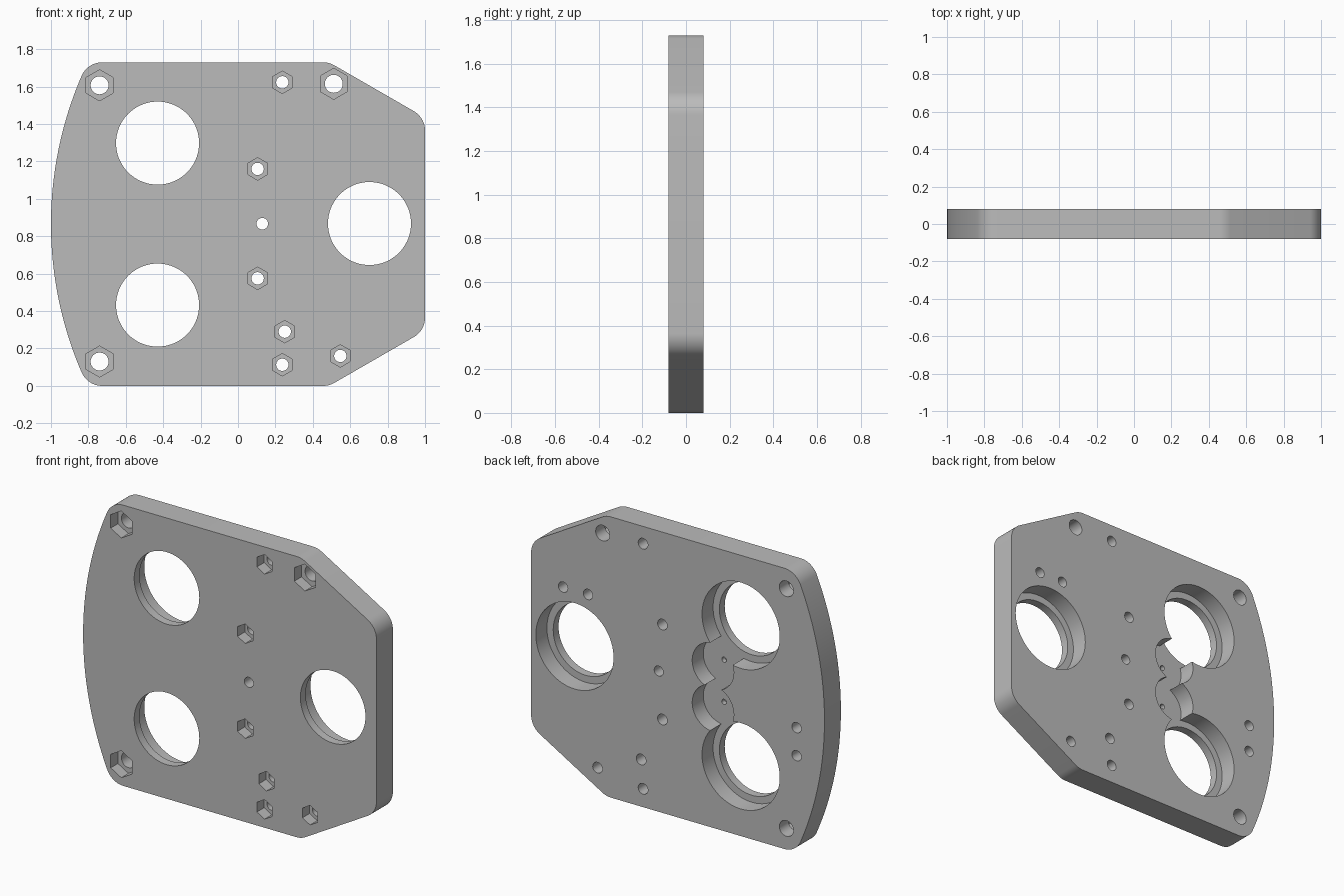
import bpy
import bmesh
import math

# Remove the default object
cube = bpy.data.objects.get("Cube")
if cube:
    bpy.data.objects.remove(cube, do_unlink=True)

HEIGHT = 1.73
MID = HEIGHT / 2
BACK = 0.08           # half thickness
FLOOR = -0.028        # floor of the rear pockets
FILLET = 0.12

# Flat grey material
grey = bpy.data.materials.new("machined grey")
grey.use_nodes = True
grey.diffuse_color = (0.5, 0.5, 0.5, 1)
grey.node_tree.nodes["Principled BSDF"].inputs["Base Color"].default_value = (0.5, 0.5, 0.5, 1)


def arc(cx, cz, radius, start, end, steps):
    angles = [math.radians(start + (end - start) * i / steps) for i in range(steps + 1)]
    return [(cx + radius * math.cos(a), cz + radius * math.sin(a)) for a in angles]


# Upper half of the outline, heights measured from the middle
top = MID - FILLET
bow = 2.0
corner_x = 1 - math.sqrt((bow - FILLET) ** 2 - top ** 2)
tangent = 180 - math.degrees(math.asin(top / (bow - FILLET)))
upper = arc(0.88, 0.5, FILLET, 0, 60, 12)
upper += arc(0.455, top, FILLET, 60, 90, 6)
upper += arc(corner_x, top, FILLET, 90, tangent, 14)
upper += arc(1, 0, bow, tangent, 180, 20)[1:]
outline = upper + [(x, -z) for x, z in reversed(upper[:-1])]

# Plate body: extruded outline
bm = bmesh.new()
face = bm.faces.new([bm.verts.new((x, -BACK, z + MID)) for x, z in outline])
result = bmesh.ops.extrude_face_region(bm, geom=[face])
moved = [v for v in result["geom"] if isinstance(v, bmesh.types.BMVert)]
bmesh.ops.translate(bm, verts=moved, vec=(0, 2 * BACK, 0))
bmesh.ops.recalc_face_normals(bm, faces=bm.faces)
mesh = bpy.data.meshes.new("mounting_plate")
bm.to_mesh(mesh)
bm.free()
mesh.materials.append(grey)
plate = bpy.data.objects.new("mounting_plate", mesh)
bpy.context.collection.objects.link(plate)


def cut(x, z, radius, y0, y1, sides=32):
    """Cut a prism along y out of the plate."""
    bpy.ops.mesh.primitive_cylinder_add(
        vertices=sides, radius=radius, depth=y1 - y0,
        location=(x, (y0 + y1) / 2, z), rotation=(math.pi / 2, 0, 0))
    cutter = bpy.context.object
    cutter.name = "hole_cutter"
    cutter.hide_render = True
    bpy.ops.object.select_all(action="DESELECT")
    bpy.context.view_layer.objects.active = plate
    plate.select_set(True)
    mod = plate.modifiers.new("hole", "BOOLEAN")
    mod.operation = "DIFFERENCE"
    mod.solver = "EXACT"
    mod.object = cutter
    bpy.ops.object.modifier_apply(modifier=mod.name)
    bpy.data.objects.remove(cutter, do_unlink=True)


OUT = BACK + 0.05

# Large stepped openings
for x, z in [(-0.43, MID + 0.433), (-0.43, MID - 0.433), (0.703, MID + 0.003)]:
    cut(x, z, 0.265, FLOOR, OUT, 72)
    cut(x, z, 0.222, -OUT, OUT, 72)

# Twin rear pockets with a small pilot hole in each
for side in (1, -1):
    z = MID + side * 0.13
    cut(-0.24, z, 0.142, FLOOR, OUT, 48)
    cut(-0.24, z, 0.016, FLOOR - 0.03, OUT, 16)

# Bolt holes with hexagonal nut recesses in the front
large_bolts = [(-0.74, 1.607), (-0.74, 0.13), (0.512, 1.615)]
small_bolts = [(0.237, 1.623), (0.105, 1.16), (0.105, 0.575),
               (0.25, 0.29), (0.237, 0.113), (0.547, 0.16)]
for bolts, nut, bore in ((large_bolts, 0.083, 0.048), (small_bolts, 0.06, 0.033)):
    for x, z in bolts:
        cut(x, z, nut, -OUT, -0.01, 6)
        cut(x, z, bore, -OUT, OUT, 32)

# Plain centre hole
cut(0.13, 0.867, 0.031, -OUT, OUT)

# Blind holes in the back
for x, z in [(0.782, 1.21), (0.612, 1.21), (-0.81, 0.77), (-0.81, 0.597)]:
    cut(x, z, 0.032, -0.03, OUT)

bpy.ops.object.shade_smooth_by_angle(angle=math.radians(25))
